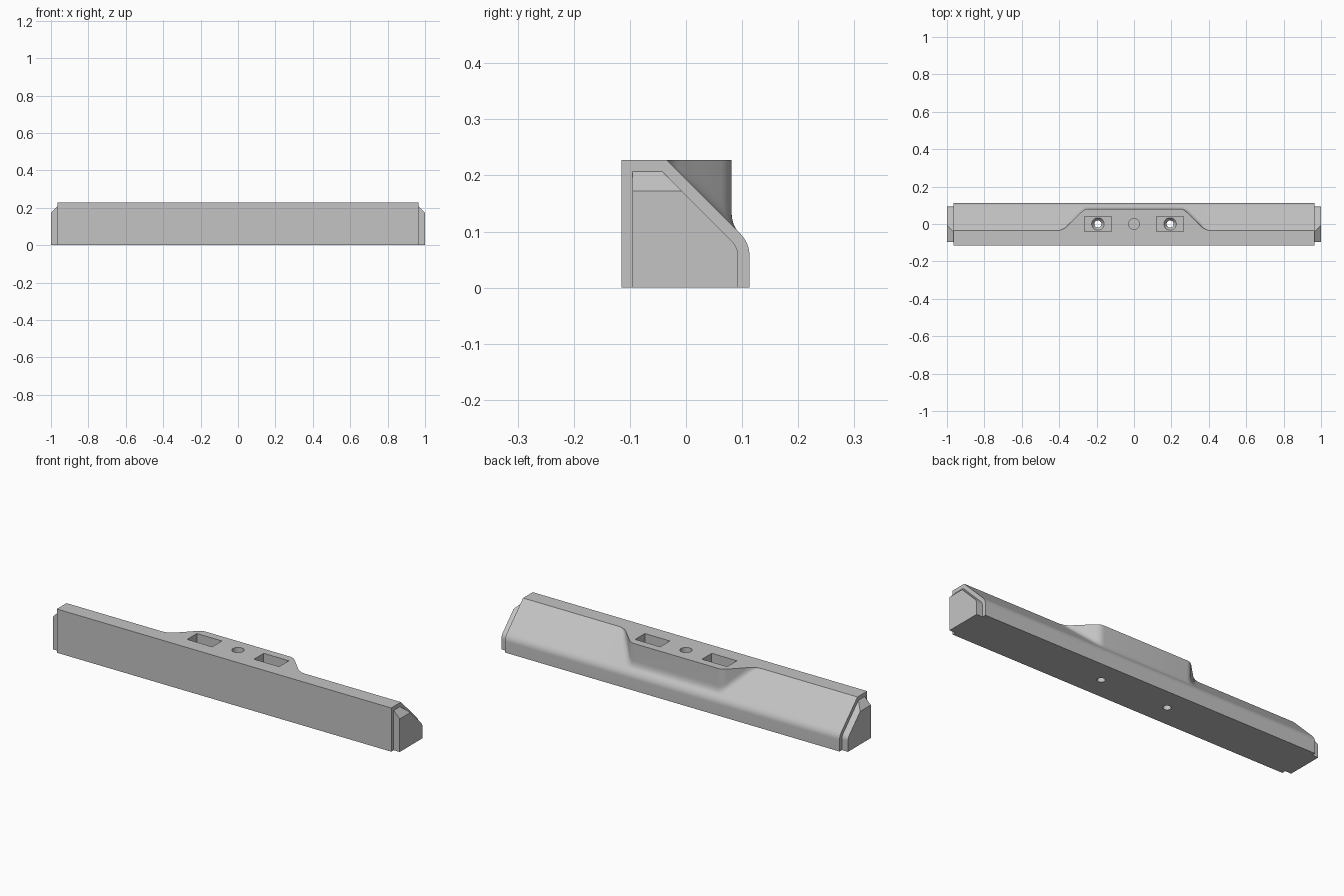
import bpy
import bmesh
from mathutils import Vector

if "Cube" in bpy.data.objects:
    bpy.data.objects.remove(bpy.data.objects["Cube"], do_unlink=True)

TOP = 0.228        # overall height
SLOPE = 0.193      # rear slope follows y + z = SLOPE
HALF = 0.965       # half length of the main body

grey = bpy.data.materials.new("light grey")
grey.use_nodes = True
grey.diffuse_color = (0.55, 0.55, 0.55, 1)
grey.node_tree.nodes["Principled BSDF"].inputs["Base Color"].default_value = grey.diffuse_color


def bezier(a, b, c, steps):
    """Points of a quadratic curve used as a fillet."""
    a, b, c = Vector(a), Vector(b), Vector(c)
    out = []
    for i in range(steps + 1):
        t = i / steps
        out.append(a * (1 - t) ** 2 + b * 2 * t * (1 - t) + c * t * t)
    return out


def loft(name, sections):
    """Closed solid through a list of (x, [(y, z), ...]) sections."""
    bm = bmesh.new()
    rings = [[bm.verts.new((x, p[0], p[1])) for p in pts] for x, pts in sections]
    for r, s in zip(rings, rings[1:]):
        for i in range(len(r)):
            j = (i + 1) % len(r)
            bm.faces.new((r[i], r[j], s[j], s[i]))
    bm.faces.new(rings[0])
    bm.faces.new(rings[-1])
    bmesh.ops.remove_doubles(bm, verts=bm.verts, dist=0.0002)
    return finish(name, bm)


def finish(name, bm):
    bmesh.ops.recalc_face_normals(bm, faces=bm.faces)
    mesh = bpy.data.meshes.new(name)
    bm.to_mesh(mesh)
    bm.free()
    mesh.materials.append(grey)
    ob = bpy.data.objects.new(name, mesh)
    bpy.context.collection.objects.link(ob)
    return ob


def activate(ob):
    bpy.ops.object.select_all(action='DESELECT')
    ob.select_set(True)
    bpy.context.view_layer.objects.active = ob


def cut(target, cutter):
    cutter.hide_render = True
    mod = target.modifiers.new("cut", 'BOOLEAN')
    mod.operation = 'DIFFERENCE'
    mod.solver = 'EXACT'
    mod.object = cutter
    activate(target)
    bpy.ops.object.modifier_apply(modifier=mod.name)
    bpy.data.objects.remove(cutter, do_unlink=True)


def box_cutter(x, z, size):
    bm = bmesh.new()
    bmesh.ops.create_cube(bm, size=1)
    bmesh.ops.scale(bm, vec=size, verts=bm.verts)
    bmesh.ops.translate(bm, vec=(x, 0, z), verts=bm.verts)
    return finish("pocket_cutter", bm)


def round_cutter(x, z0, z1, r0, r1):
    bm = bmesh.new()
    bmesh.ops.create_cone(bm, cap_ends=True, segments=32, radius1=r0, radius2=r1, depth=z1 - z0)
    bmesh.ops.translate(bm, vec=(x, 0, (z0 + z1) / 2), verts=bm.verts)
    return finish("hole_cutter", bm)


# Main body: sloped bar whose rear wall swells into a raised centre block
def body_section(b):
    crease = SLOPE - b
    up = min(0.028, TOP - crease)
    down = min(0.028, TOP - crease, crease - 0.1)
    pts = [(-0.115, TOP), (-0.115, 0), (0.113, 0)]
    pts += bezier((0.113, 0.058), (0.113, 0.08), (0.096, 0.097), 8)
    pts += bezier((b + down, crease - down), (b, crease), (b, crease + up), 8)
    pts.append((b, TOP))
    return pts


low, high = SLOPE - TOP, 0.081
plan = [(HALF, low)]
plan += bezier((0.415, low), (0.38, low), (0.354, -0.009), 8)
plan += [(0.33, 0.015), (0.31, 0.035)]
plan += bezier((0.282, 0.063), (0.264, high), (0.242, high), 6)
stations = [(-p[0], p[1]) for p in plan] + [(p[0], p[1]) for p in reversed(plan)]
body = loft("main_body", [(x, body_section(b)) for x, b in stations])

# Pockets with countersunk screw holes, and the central blind hole
for x in (-0.193, 0.193):
    cut(body, box_cutter(x, 0.22, (0.145, 0.08, 0.12)))
    cut(body, round_cutter(x, 0.14, 0.165, 0.019, 0.037))
    cut(body, round_cutter(x, -0.05, 0.2, 0.019, 0.019))
cut(body, round_cutter(0, 0.17, 0.3, 0.029, 0.029))

# End plugs: smaller profile with a chamfered top
plug = [(-0.095, 0), (0.093, 0)]
plug += bezier((0.093, 0.056), (0.093, 0.072), (0.08, 0.085), 8)
plug += [(-0.043, 0.208), (-0.095, 0.208)]
parts = [body]
for side, name in ((-1, "right_end_plug"), (1, "left_end_plug")):
    ob = loft(name, [(side * (HALF - 0.001), plug), (side, plug)])
    bm = bmesh.new()
    bm.from_mesh(ob.data)
    res = bmesh.ops.bisect_plane(bm, geom=bm.verts[:] + bm.edges[:] + bm.faces[:],
                                 plane_co=(side * HALF, 0, 0.2075),
                                 plane_no=(side, 0, 1), clear_outer=True)
    rim = [e for e in bm.edges if e.is_boundary]
    bmesh.ops.holes_fill(bm, edges=rim)
    bmesh.ops.recalc_face_normals(bm, faces=bm.faces)
    bm.to_mesh(ob.data)
    bm.free()
    parts.append(ob)

for ob in parts:
    activate(ob)
    bpy.ops.object.shade_smooth_by_angle(angle=0.52)
